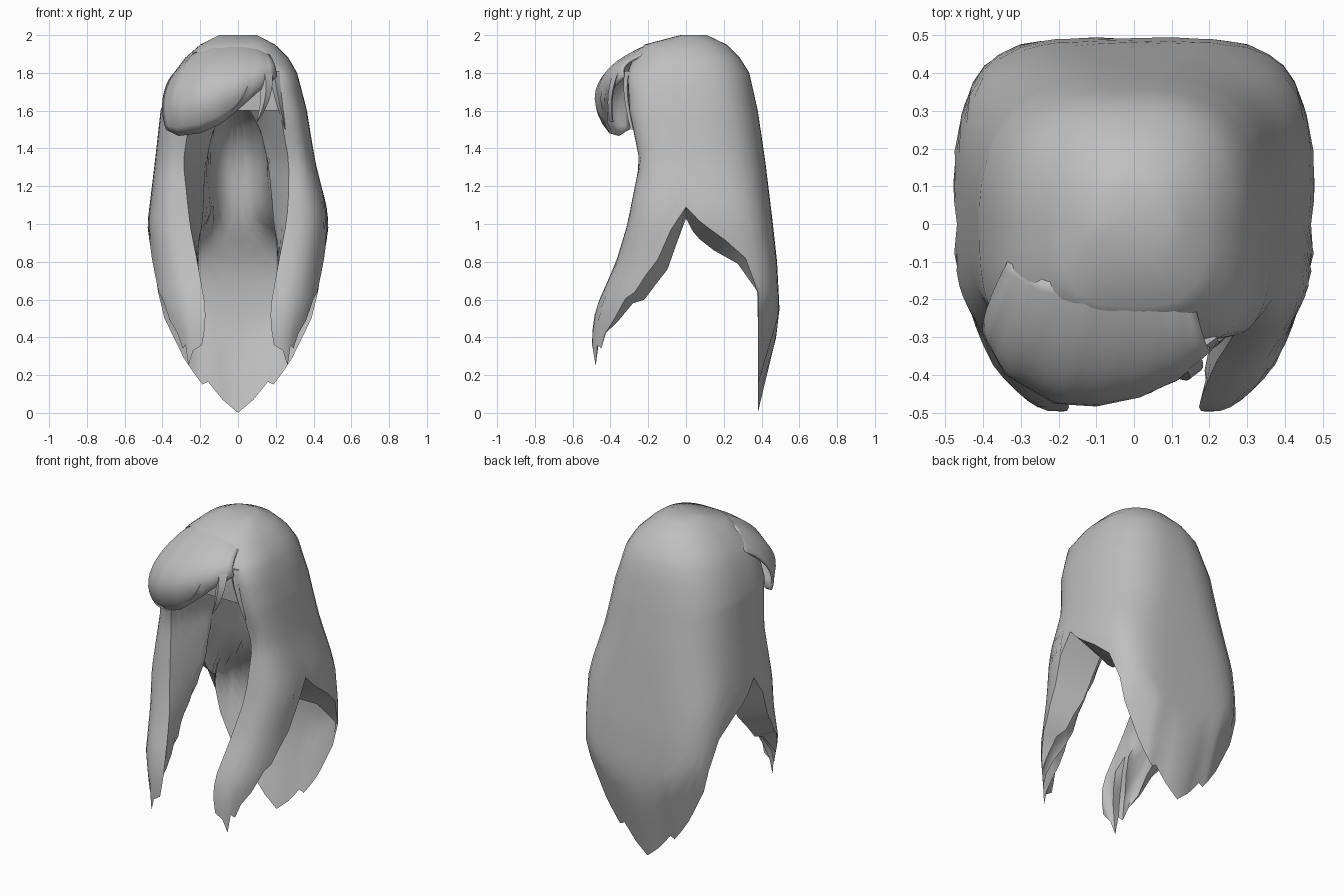
import bpy, bmesh, math
from mathutils import Vector

if "Cube" in bpy.data.objects:
    bpy.data.objects.remove(bpy.data.objects["Cube"])

hair = bpy.data.materials.new("grey hair")
hair.diffuse_color = (0.52, 0.52, 0.52, 1)
hair.use_nodes = True
hair.node_tree.nodes["Principled BSDF"].inputs["Base Color"].default_value = hair.diffuse_color


def finish(name, bm, angle=50):
    bmesh.ops.recalc_face_normals(bm, faces=bm.faces)
    me = bpy.data.meshes.new(name)
    bm.to_mesh(me)
    bm.free()
    ob = bpy.data.objects.new(name, me)
    bpy.context.collection.objects.link(ob)
    me.materials.append(hair)
    bpy.ops.object.select_all(action='DESELECT')
    ob.select_set(True)
    bpy.context.view_layer.objects.active = ob
    bpy.ops.object.shade_smooth_by_angle(angle=math.radians(angle))
    return ob


def lookup(table, z):
    if z >= table[0][0]:
        return table[0][1:]
    for a, b in zip(table, table[1:]):
        if z >= b[0]:
            f = (a[0] - z) / (a[0] - b[0])
            return [p + (q - p) * f for p, q in zip(a[1:], b[1:])]
    return table[-1][1:]


# outer section: z, side half width, back y, front edge y, front edge x, front half width, roundness
OUTER = [(2.0, .10, .11, -.03, 0, .10, .9), (1.95, .20, .215, -.22, 0, .20, .87),
         (1.88, .28, .285, -.28, 0, .28, .82), (1.8, .34, .335, -.31, .18, .34, .8),
         (1.6, .41, .38, -.30, .25, .41, .75), (1.33, .44, .42, -.245, .29, .435, .67),
         (1.0, .48, .46, -.31, .255, .47, .52), (.8, .465, .482, -.37, .215, .45, .44),
         (.55, .455, .495, -.48, .17, .42, .42), (.4, .44, .477, -.50, .18, .37, .42),
         (.25, .43, .44, -.49, .22, .33, .42), (0, .40, .38, -.49, .22, .33, .45)]
# inner section: z, half width, back y
INNER = [(1.6, .07, .08), (1.5, .13, .24), (1.35, .165, .33), (1.0, .16, .37), (.7, .22, .40), (0, .3, .36)]
# the right side of the head is a little slimmer: z, factor
SLIM = [(2.0, 1), (1.8, .92), (1.6, .89), (1.33, .93), (1.1, 1), (0, 1)]

# columns from the back centre to the front edge: angle, hem height
COLS = [(0, 0), (1.5, .07), (6, .165), (9, .15), (14, .21), (22, .29), (34, .41), (45, .50), (56, .64),
        (67, .79), (79, .86), (86, .92), (88.5, .96), (90, 1.03), (98, .91), (106, .76), (114, .68), (120, .60),
        (127, .58), (135, .48), (144, .42), (150, .34), (157, .36), (165, .25), (172, .33), (180, .36)]


def section(ang, w, yb, yf, xf, wf, p):
    c, s = abs(math.cos(math.radians(ang))), math.sin(math.radians(ang))
    if ang == 90:
        c = 0
    if ang <= 90:
        return w * max(s, 0) ** p, yb * c ** p
    q = .7
    f = min(1, (ang - 90) / 60)          # blends the side into the front lock
    ww = w + (wf - w) * f
    s = max(s, 0) if ang < 180 else 0
    return xf + (ww - xf) * s ** q, yf * c ** q


def outer(ang, z, hem):
    x, y = section(ang, *lookup(OUTER, z))
    if ang < 60:                         # back hem curls under
        y = min(y, .38 + .3 * max(0, z - hem))
    return x, y


def notch(ang):                          # thickness of the hem beside the side notch
    d = (90 - ang) / 32 if ang < 90 else (ang - 90) / 50
    return max(0, 1 - d * d)


def inner(ang, z, hem):
    o = outer(ang, z, hem)
    w, yb = lookup(INNER, z)
    _, _, yf, xf, _, _ = lookup(OUTER, z)
    if ang <= 90:
        i = section(ang, w, yb, 0, 0, w, .75)
    else:
        f = (ang - 90) / 90
        i = (w + (xf - w) * f, yf * f)
    lo = max(hem, .72) if ang < 90 else hem
    k = max(0, min(1, (z - lo) / .36))
    k = .03 + .97 * k * k * (3 - 2 * k)
    if z <= hem + 1e-4:
        k = 0
    n = .75 * notch(ang)
    k = n + (1 - n) * k
    return o[0] + (i[0] - o[0]) * k, o[1] + (i[1] - o[1]) * k


# long hair: outer shell, lining and thick front locks as one closed body
bm = bmesh.new()
TOP = [2.0, 1.985, 1.95, 1.92, 1.88, 1.84, 1.8, 1.7]
N = 16
columns = [(-1, a, h) for a, h in reversed(COLS)] + [(1, a, h) for a, h in COLS[1:]]
out, inn = [], []
for side, a, h in columns:
    lift = .06 * notch(a)
    oc, ic = [], []
    for z in TOP + [1.6 + (h + lift - 1.6) * i / N for i in range(N + 1)]:
        x, y = outer(a, z, h)
        k = lookup(SLIM, z)[0] if side > 0 else 1
        oc.append(bm.verts.new((side * x * k, y, z)))
    for z in [1.6 + (h - 1.6) * i / N for i in range(N + 1)]:
        x, y = inner(a, z, h)
        k = lookup(SLIM, z)[0] if side > 0 else 1
        ic.append(bm.verts.new((side * x * k, y, z)))
    out.append(oc)
    inn.append(ic)
for grid in (out, inn):
    for a, b in zip(grid, grid[1:]):
        for j in range(len(a) - 1):
            bm.faces.new((a[j], a[j + 1], b[j + 1], b[j]))
# underside between shell and lining
for i in range(len(out) - 1):
    bm.faces.new((out[i][-1], inn[i][-1], inn[i + 1][-1], out[i + 1][-1]))
# forehead band, crown and ceiling
for j in range(len(TOP)):
    bm.faces.new((out[-1][j], out[-1][j + 1], out[0][j + 1], out[0][j]))
for grid, c in ((out, (0, .03, 2.0)), (inn, (0, -.08, 1.6))):
    cv = bm.verts.new(c)
    for i in range(len(grid)):
        bm.faces.new((cv, grid[i][0], grid[(i + 1) % len(grid)][0]))
bmesh.ops.remove_doubles(bm, verts=bm.verts, dist=.0008)
bmesh.ops.dissolve_degenerate(bm, edges=bm.edges, dist=.0005)
finish("long_hair", bm)


def bez(p, t):
    p = [Vector(v) for v in p]
    while len(p) > 1:
        p = [a.lerp(b, t) for a, b in zip(p, p[1:])]
    return p[0]


# swept fringe growing out of the forehead: each line is root, two bulge points, tip
FRINGE = [((-.33, -.10, 1.80), (-.385, -.20, 1.75), (-.42, -.31, 1.62), (-.375, -.30, 1.50)),
          ((-.23, -.15, 1.90), (-.29, -.27, 1.84), (-.38, -.49, 1.68), (-.31, -.35, 1.47)),
          ((-.12, -.17, 1.945), (-.15, -.29, 1.90), (-.24, -.61, 1.72), (-.20, -.40, 1.485)),
          ((-.02, -.18, 1.95), (-.04, -.30, 1.91), (-.12, -.60, 1.75), (-.10, -.42, 1.53)),
          ((.05, -.18, 1.945), (.05, -.30, 1.91), (.02, -.54, 1.79), (.0, -.42, 1.61)),
          ((.10, -.18, 1.93), (.11, -.29, 1.91), (.13, -.45, 1.82), (.10, -.40, 1.70)),
          ((.15, -.18, 1.90), (.17, -.26, 1.89), (.20, -.36, 1.85), (.20, -.325, 1.78))]
bm = bmesh.new()
rows = []
for i in range(19):
    f = i / 3
    k = min(int(f), 5)
    line = [Vector(a).lerp(Vector(b), f - k) for a, b in zip(FRINGE[k], FRINGE[k + 1])]
    rows.append([bm.verts.new(bez(line, j / 14)) for j in range(15)])
for a, b in zip(rows, rows[1:]):
    for j in range(14):
        bm.faces.new((a[j], b[j], b[j + 1], a[j + 1]))
fringe = finish("fringe", bm)
m = fringe.modifiers.new("thickness", 'SOLIDIFY')
m.thickness = .015
m.offset = 0


# loose pointed strands beside the fringe
def strand(name, pts, width):
    bm = bmesh.new()
    rings = []
    for j in range(9):
        t = j / 8
        c = bez(pts, t)
        w = width * (1 - t) ** .7 + .001
        rings.append([bm.verts.new(c + Vector(d)) for d in
                      ((-w, .01, 0), (0, -.35 * w - .002, 0), (w, .01, 0), (0, .016, 0))])
    for a, b in zip(rings, rings[1:]):
        for k in range(4):
            bm.faces.new((a[k], a[(k + 1) % 4], b[(k + 1) % 4], b[k]))
    bm.faces.new(rings[0])
    bm.faces.new(rings[-1])
    finish(name, bm)


strand("strand_left", ((.06, -.41, 1.78), (.05, -.46, 1.66), (-.06, -.43, 1.58)), .045)
strand("strand_middle", ((.14, -.37, 1.80), (.17, -.42, 1.68), (.10, -.40, 1.54)), .04)
strand("strand_right", ((.19, -.31, 1.81), (.20, -.34, 1.72), (.25, -.29, 1.50)), .03)
